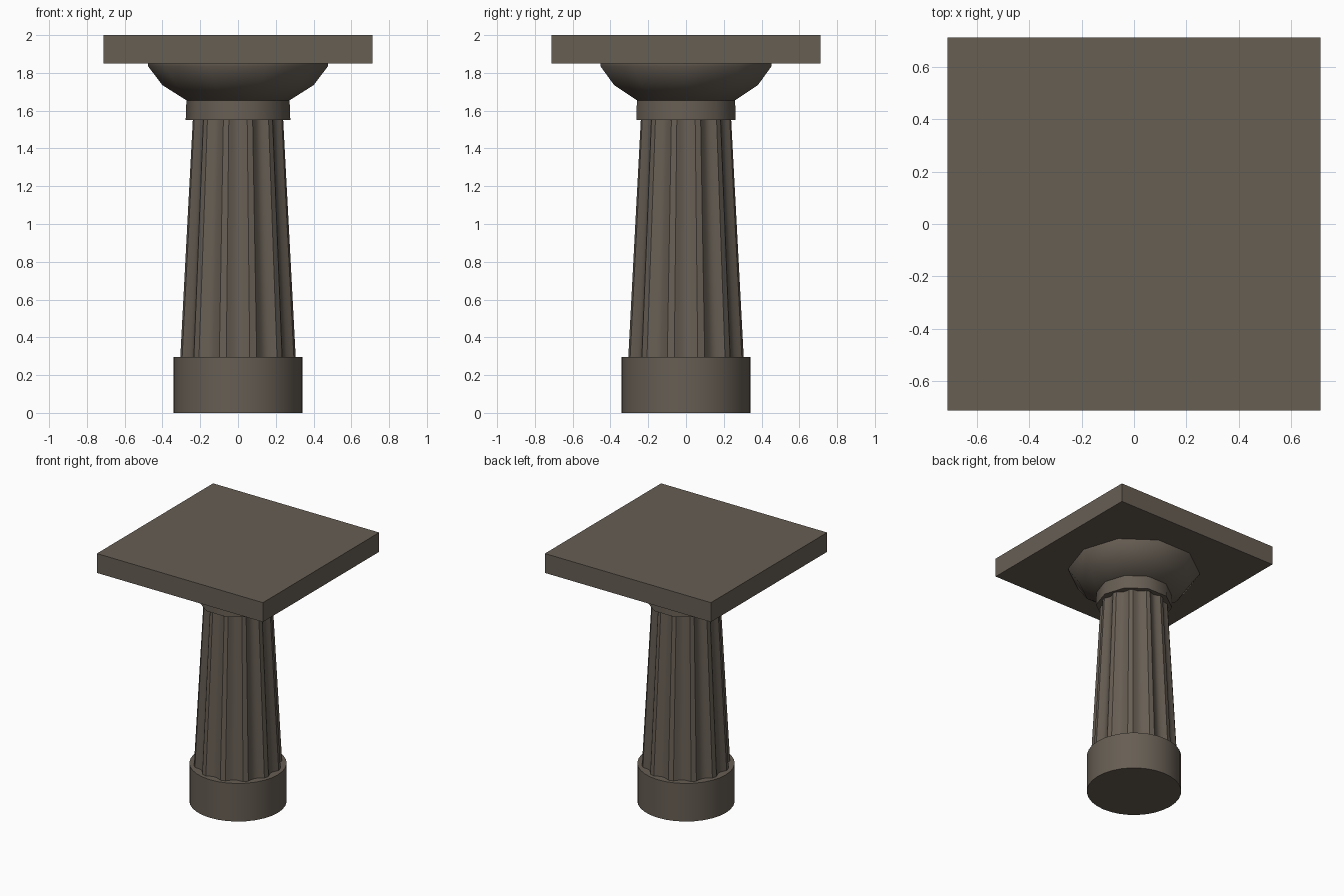
import bpy, bmesh, math

if "Cube" in bpy.data.objects:
    bpy.data.objects.remove(bpy.data.objects["Cube"])

stone = bpy.data.materials.new("brown stone")
stone.diffuse_color = (0.135, 0.112, 0.088, 1)
stone.use_nodes = True
stone.node_tree.nodes["Principled BSDF"].inputs["Base Color"].default_value = stone.diffuse_color


def loft(name, rings, angle=35):
    """Skin a stack of equal-length point rings, cap both ends, smooth by angle."""
    bm = bmesh.new()
    loops = [[bm.verts.new(p) for p in ring] for ring in rings]
    n = len(loops[0])
    for low, high in zip(loops, loops[1:]):
        for i in range(n):
            j = (i + 1) % n
            bm.faces.new((low[i], low[j], high[j], high[i]))
    bm.faces.new(loops[0][::-1])
    bm.faces.new(loops[-1])
    bmesh.ops.recalc_face_normals(bm, faces=bm.faces)
    mesh = bpy.data.meshes.new(name)
    bm.to_mesh(mesh)
    bm.free()
    mesh.materials.append(stone)
    obj = bpy.data.objects.new(name, mesh)
    bpy.context.collection.objects.link(obj)
    bpy.ops.object.select_all(action='DESELECT')
    obj.select_set(True)
    bpy.context.view_layer.objects.active = obj
    bpy.ops.object.shade_smooth_by_angle(angle=math.radians(angle))
    return obj


def circle(r, z, n, start=0.0):
    return [(r * math.cos(start + 2 * math.pi * i / n),
             r * math.sin(start + 2 * math.pi * i / n), z) for i in range(n)]


def fluted(r, z, flutes=12, steps=6, half_ridge=3.5):
    """Ring with narrow ridges and scooped flutes between them."""
    pts = []
    pitch = 360 / flutes
    for f in range(flutes):
        begin = f * pitch + pitch / 2 + half_ridge
        for s in range(steps + 1):
            t = s / steps
            a = math.radians(begin + t * (pitch - 2 * half_ridge))
            rr = r * (1 - 0.09 * math.sin(math.pi * t))
            pts.append((rr * math.cos(a), rr * math.sin(a), z))
    return pts


# round base drum
loft("base_drum", [circle(0.342, 0, 32), circle(0.342, 0.295, 32)])

# tapered fluted shaft
loft("fluted_shaft", [fluted(0.312, 0.29), fluted(0.244, 1.555)])

# ten-sided neck collar
loft("neck_collar", [circle(0.277, 1.55, 10), circle(0.273, 1.66, 10)], 45)

# flaring ten-sided capital
profile = [(0.273, 1.655), (0.40, 1.735), (0.476, 1.835), (0.476, 1.852)]
loft("flared_capital", [circle(r, z, 10) for r, z in profile], 45)

# square top slab
half_diagonal = 0.712 * math.sqrt(2)
loft("top_slab", [circle(half_diagonal, z, 4, math.pi / 4) for z in (1.85, 2.0)])
